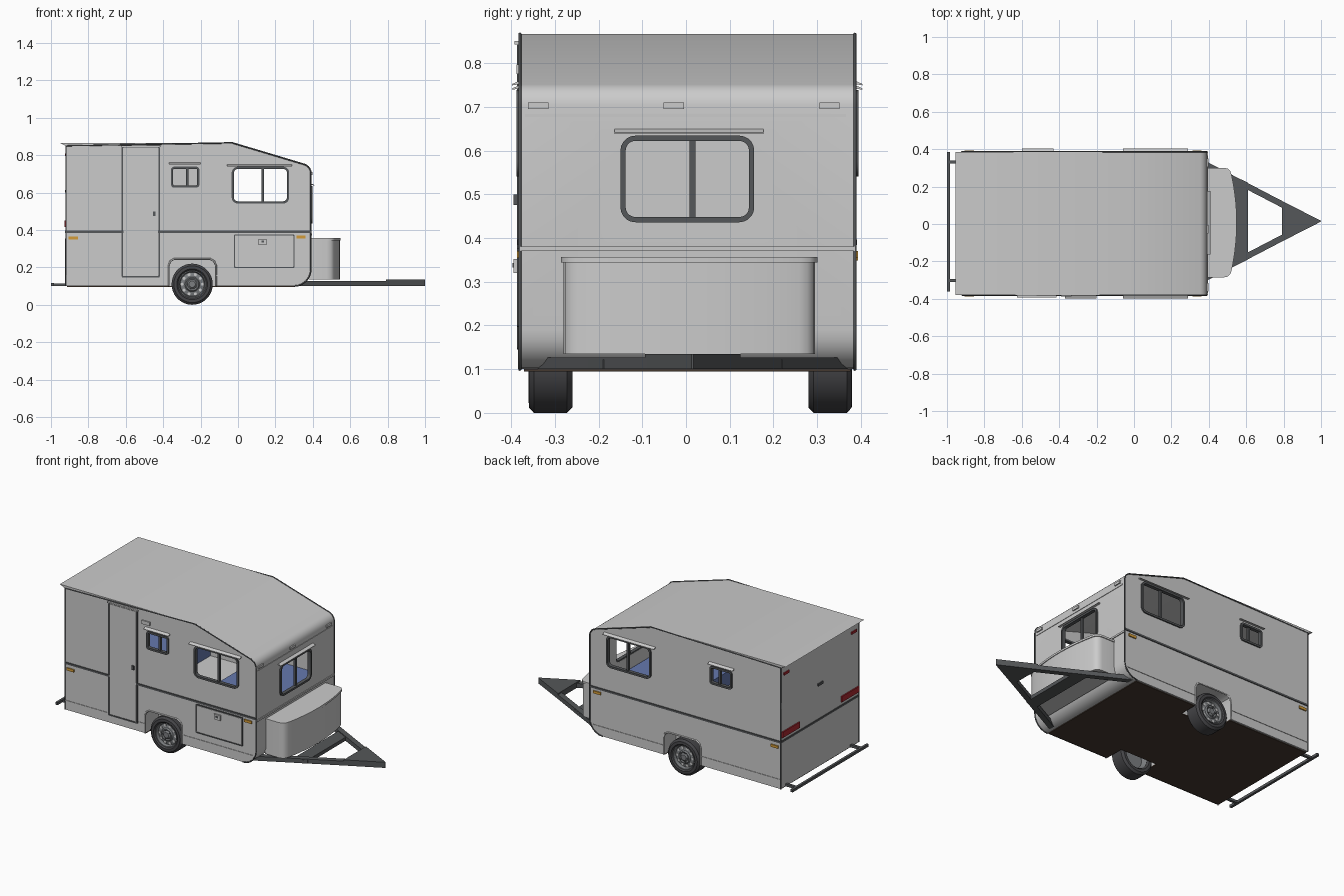
import bpy, bmesh
from math import sin, cos, pi, radians
from mathutils import Vector

if "Cube" in bpy.data.objects:
    bpy.data.objects.remove(bpy.data.objects["Cube"])

Y0, Y1 = -0.38, 0.386          # side walls


def material(name, r, g, b):
    m = bpy.data.materials.new(name)
    m.diffuse_color = (r, g, b, 1)
    m.use_nodes = True
    m.node_tree.nodes["Principled BSDF"].inputs["Base Color"].default_value = m.diffuse_color
    return m


DARK = material("dark_trim", 0.09, 0.095, 0.10)
TYRE = material("tyre_rubber", 0.06, 0.06, 0.065)
RIM = material("rim_metal", 0.2, 0.21, 0.22)
PALE = material("pale_metal", 0.75, 0.75, 0.75)
RED = material("red_lens", 0.4, 0.02, 0.03)
AMBER = material("amber_lens", 0.65, 0.33, 0.04)
BLUE = material("blue_fabric", 0.13, 0.19, 0.42)
BROWN = material("brown_floor", 0.06, 0.04, 0.028)


def finish(bm, name, mat=None):
    bmesh.ops.recalc_face_normals(bm, faces=bm.faces)
    me = bpy.data.meshes.new(name)
    bm.to_mesh(me)
    bm.free()
    return add(me, name, mat)


def add(me, name, mat=None):
    smooth(me)
    if mat:
        me.materials.append(mat)
    ob = bpy.data.objects.new(name, me)
    bpy.context.collection.objects.link(ob)
    return ob


def smooth(me):
    me.polygons.foreach_set("use_smooth", [True] * len(me.polygons))
    me.set_sharp_from_angle(angle=radians(32))


def place(axis, u, v, w):
    return {"x": (w, u, v), "y": (u, w, v), "z": (u, v, w)}[axis]


def prism(name, pts, axis, a, b, mat=None):
    """Extrude a 2D outline along an axis."""
    bm = bmesh.new()
    A, B = ([bm.verts.new(place(axis, u, v, w)) for u, v in pts] for w in (a, b))
    n = len(pts)
    bm.faces.new(A)
    bm.faces.new(B)
    for i in range(n):
        bm.faces.new((A[i], A[(i + 1) % n], B[(i + 1) % n], B[i]))
    return finish(bm, name, mat)


def box(name, x0, x1, y0, y1, z0, z1, mat=None):
    return prism(name, [(x0, y0), (x1, y0), (x1, y1), (x0, y1)], "z", z0, z1, mat)


def rrect(u0, u1, v0, v1, r):
    out = []
    for k, (u, v) in enumerate([(u1 - r, v1 - r), (u0 + r, v1 - r), (u0 + r, v0 + r), (u1 - r, v0 + r)]):
        out += [(u + r * cos(pi / 2 * (k + t / 5)), v + r * sin(pi / 2 * (k + t / 5))) for t in range(6)]
    return out


def ring(name, outer, inner, axis, a, b, mat=None):
    """Frame between two matching outlines."""
    bm = bmesh.new()
    L = [[bm.verts.new(place(axis, u, v, w)) for u, v in p]
         for p, w in ((outer, a), (outer, b), (inner, b), (inner, a))]
    n = len(outer)
    for k in range(4):
        P, Q = L[k], L[(k + 1) % 4]
        for i in range(n):
            bm.faces.new((P[i], P[(i + 1) % n], Q[(i + 1) % n], Q[i]))
    return finish(bm, name, mat)


def tube(name, pts, r, mat=None):
    cu = bpy.data.curves.new(name, "CURVE")
    cu.dimensions = "3D"
    cu.bevel_depth, cu.bevel_resolution = r, 1
    sp = cu.splines.new("POLY")
    sp.points.add(len(pts) - 1)
    for p, c in zip(sp.points, pts):
        p.co = (*c, 1)
    if mat:
        cu.materials.append(mat)
    ob = bpy.data.objects.new(name, cu)
    bpy.context.collection.objects.link(ob)


def lathe(name, prof, cx, cz, y, s, mat):
    """Spin a (depth, radius) profile about a sideways axle."""
    bm = bmesh.new()
    vs = [bm.verts.new((cx, y - s * d, cz + r)) for d, r in prof]
    es = [bm.edges.new(e) for e in zip(vs, vs[1:])]
    bmesh.ops.spin(bm, geom=vs + es, cent=(cx, y, cz), axis=(0, 1, 0), angle=2 * pi, steps=36)
    bmesh.ops.remove_doubles(bm, verts=bm.verts, dist=1e-5)
    return finish(bm, name, mat)


def cut(ob, cutters):
    for c in cutters:
        m = ob.modifiers.new("cut", "BOOLEAN")
        m.operation, m.solver, m.object = "DIFFERENCE", "EXACT", c
    me = bpy.data.meshes.new_from_object(ob.evaluated_get(bpy.context.evaluated_depsgraph_get()))
    ob.modifiers.clear()
    ob.data = me
    smooth(me)


# Hollow body shell with window and wheel openings
nose = [(0.34 + 0.05 * cos(radians(a)), 0.703 + 0.05 * sin(radians(a))) for a in (73.5, 60, 45, 30, 15, 0)]
chin = [(0.30 + 0.09 * cos(radians(a)), 0.19 + 0.09 * sin(radians(a))) for a in range(0, -91, -15)]
upper = [(-0.92, 0.10), (-0.92, 0.85), (-0.955, 0.866), (-0.03, 0.866)] + nose + chin
body = prism("body_shell", upper, "y", Y0, Y1)
floor = box("floor_pan", -0.915, 0.30, Y0 + 0.01, Y1 - 0.01, 0.095, 0.102, BROWN)
BIG, SMALL_F, SMALL_B = (-0.03, 0.27, 0.545, 0.735), (-0.355, -0.21, 0.63, 0.735), (-0.585, -0.44, 0.63, 0.735)
FRONT = (-0.146, 0.152, 0.44, 0.63)
arch = [(-0.37, 0.05), (-0.37, 0.21), (-0.362, 0.233), (-0.342, 0.245),
        (-0.148, 0.245), (-0.128, 0.233), (-0.118, 0.21), (-0.118, 0.05)]
wells = [prism("well_cutter", arch, "y", *w) for w in ((-0.5, -0.25), (0.265, 0.5))]
holes = [prism("cabin_cutter", [(-0.905, 0.27), (0.375, 0.27), (0.375, 0.715), (0.35, 0.736),
                                (-0.035, 0.85), (-0.905, 0.85)], "y", Y0 + 0.012, Y1 - 0.012),
         prism("window_cutter", rrect(*BIG, 0.03), "y", -0.6, 0.6),
         prism("window_cutter", rrect(*SMALL_F, 0.015), "y", -0.6, -0.3),
         prism("window_cutter", rrect(*SMALL_B, 0.015), "y", 0.3, 0.6),
         prism("window_cutter", rrect(*FRONT, 0.03), "x", 0.3, 0.5)]
cut(body, holes + wells)
cut(floor, wells)
for c in holes + wells:
    bpy.data.objects.remove(c)

# Beds inside the cabin
box("front_bed", -0.10, 0.37, Y0 + 0.014, Y1 - 0.014, 0.265, 0.36, BLUE)
box("rear_bed", -0.90, -0.45, 0.10, Y1 - 0.014, 0.265, 0.36, BLUE)


# Window frames, sliding bars and rain visors
def window(name, axis, u0, u1, v0, v1, r, wall, s, vis):
    a, b = wall - s * 0.014, wall + s * 0.008
    e, i = 0.004, 0.008
    ring(name + "_frame", rrect(u0 - e, u1 + e, v0 - e, v1 + e, r + e),
         rrect(u0 + i, u1 - i, v0 + i, v1 - i, r - i), axis, a, b, DARK)
    c, h = (u0 + u1) / 2 + 0.012, 0.007
    prism(name + "_bar", [(c - h, v0), (c + h, v0), (c + h, v1), (c - h, v1)], axis, a, wall, DARK)
    p0, p1, z = vis
    prism(name + "_visor", [(wall, z + 0.008), (wall, z), (wall + s * 0.018, z - 0.003), (wall + s * 0.018, z)],
          "x" if axis == "y" else "y", p0, p1)


window("front_window", "x", *FRONT, 0.03, 0.39, 1, (-0.163, 0.177, 0.641))
window("side_window_near", "y", *BIG, 0.03, Y0, -1, (-0.06, 0.29, 0.742))
window("side_window_far", "y", *BIG, 0.03, Y1, 1, (-0.06, 0.29, 0.742))
window("small_window_near", "y", *SMALL_F, 0.015, Y0, -1, (-0.37, -0.20, 0.752))
window("small_window_far", "y", *SMALL_B, 0.015, Y1, 1, (-0.60, -0.43, 0.752))

# Parts repeated on both sides
for s, wall, tag in ((-1, Y0, "near"), (1, Y1, "far")):
    tube(tag + "_edge_trim", [(x, wall, z) for x, z in upper[:2] + upper[3:]], 0.004, DARK)
    box(tag + "_belt_rail", -0.92, 0.39, wall - s * 0.002, wall + s * 0.005, 0.384, 0.396, DARK)
    for x0, x1 in ((-0.92, -0.37), (-0.118, 0.37)):
        box(tag + "_skirt", x0, x1, wall - s * 0.002, wall + s * 0.003, 0.155, 0.159)
    tube(tag + "_arch_lip", [(x, wall, max(z, 0.10)) for x, z in arch], 0.005)
    for x, z in ((-0.88, 0.356), (0.337, 0.362)):
        box(tag + "_side_marker", x - 0.025, x + 0.025, wall, wall + s * 0.007, z - 0.008, z + 0.008, AMBER)
    # Wheel with hub, vents and nuts
    y, cx, cz = (-0.36 if s < 0 else 0.38), -0.245, 0.11
    lathe(tag + "_tyre", [(0.012, 0.072), (0.0, 0.082), (0.001, 0.098), (0.012, 0.11), (0.088, 0.11),
                          (0.1, 0.098), (0.1, 0.082), (0.09, 0.072), (0.012, 0.072)], cx, cz, y, s, TYRE)
    lathe(tag + "_rim", [(0.006, 0.074), (0.006, 0.069), (0.024, 0.064), (0.018, 0.04), (0.01, 0.034), (0.014, 0.026),
                         (0.006, 0.017), (0.006, 0.0)], cx, cz, y, s, RIM)
    lathe(tag + "_rim_back", [(0.09, 0.073), (0.06, 0.06), (0.06, 0.0)], cx, cz, y, s, RIM)
    for k in range(10):
        a = 2 * pi * k / 10
        lathe(tag + "_rim_vent", [(0.026, 0.008), (0.019, 0.008), (0.019, 0.0)],
              cx + 0.054 * cos(a), cz + 0.054 * sin(a), y, s, PALE)
        if k % 2:
            lathe(tag + "_wheel_nut", [(0.016, 0.004), (0.007, 0.004), (0.007, 0.0)],
                  cx + 0.028 * cos(a), cz + 0.028 * sin(a), y, s, DARK)
    # Drawbar arm, bumper arm and rear lamps
    prism(tag + "_drawbar_arm", [(x, 0.015 + s * v) for x, v in
                                 ((0.32, 0.354), (1.0, 0.0), (0.93, 0.0), (0.32, 0.317))], "z", 0.10, 0.127, DARK)
    by = 0.015 + s * 0.317
    box(tag + "_bumper_arm", -0.99, -0.90, by - 0.008, by + 0.008, 0.10, 0.115, DARK)
    ly = 0.003 + s * 0.29
    box(tag + "_tail_lamp", -0.928, -0.918, ly - 0.085, ly + 0.085, 0.415, 0.45, RED)
    ly = 0.003 + s * 0.33
    box(tag + "_high_lamp", -0.926, -0.918, ly - 0.025, ly + 0.025, 0.795, 0.81, RED)

# Drawbar plates and rear bumper
for n, x0, x1, z in (("cross_plate", 0.53, 0.61, 0.122), ("hitch_plate", 0.79, 1.0, 0.135)):
    w0, w1 = 0.52 * (1 - x0), 0.52 * (1 - x1) + 0.002
    prism(n, [(x0, 0.015 - w0), (x1, 0.015 - w1), (x1, 0.015 + w1), (x0, 0.015 + w0)], "z", 0.10, z, DARK)
box("rear_bumper", -1.0, -0.985, -0.36, 0.385, 0.10, 0.116, DARK)
box("plate_lamp", -0.926, -0.918, -0.025, 0.025, 0.60, 0.615, DARK)
box("rear_belt_rail", -0.924, -0.918, Y0, Y1, 0.384, 0.396, DARK)

# Curved storage box with lid on the front
half = [(0.38, 1.0), (0.475, 1.0), (0.497, 0.985), (0.511, 0.94)] + \
       [(0.545 - 0.036 * (t / 8) ** 2, t / 8) for t in range(7, 0, -1)]
curve = half + [(0.545, 0)] + [(x, -t) for x, t in reversed(half)]
prism("storage_box", [(x, 0.0075 + t * 0.288) for x, t in curve], "z", 0.135, 0.346)
prism("storage_lid", [(x + 0.004, 0.0075 + t * 0.293) for x, t in curve], "z", 0.344, 0.356)

# Front rails and clearance lamps
box("front_belt_rail", 0.385, 0.395, Y0, Y1, 0.37, 0.381)
box("front_seam", 0.388, 0.393, -0.368, 0.366, 0.677, 0.684)
for y in (-0.338, -0.028, 0.328):
    box("clearance_lamp", 0.38, 0.397, y - 0.023, y + 0.023, 0.695, 0.71)

# Entry door
ring("door_frame", rrect(-0.622, -0.418, 0.145, 0.848, 0.008), rrect(-0.614, -0.426, 0.153, 0.84, 0.004),
     "y", Y0 + 0.002, Y0 - 0.006, DARK)
box("door_panel", -0.612, -0.428, Y0 - 0.006, Y0 + 0.002, 0.155, 0.838)
box("door_rail", -0.625, -0.415, Y0 - 0.012, Y0, 0.843, 0.851)
box("door_handle", -0.455, -0.44, Y0 - 0.014, Y0, 0.475, 0.50, DARK)
box("porch_lamp", -0.39, -0.335, Y0 - 0.008, Y0, 0.775, 0.797)

# Side storage hatch with latch
ring("hatch_frame", rrect(-0.022, 0.302, 0.197, 0.376, 0.006), rrect(-0.016, 0.296, 0.203, 0.37, 0.003),
     "y", Y0 + 0.002, Y0 - 0.006, DARK)
box("hatch_panel", -0.014, 0.294, Y0 - 0.005, Y0 + 0.002, 0.205, 0.368)
box("hatch_latch", 0.11, 0.153, Y0 - 0.014, Y0, 0.32, 0.352)
box("latch_grip", 0.125, 0.14, Y0 - 0.017, Y0, 0.333, 0.343, DARK)
